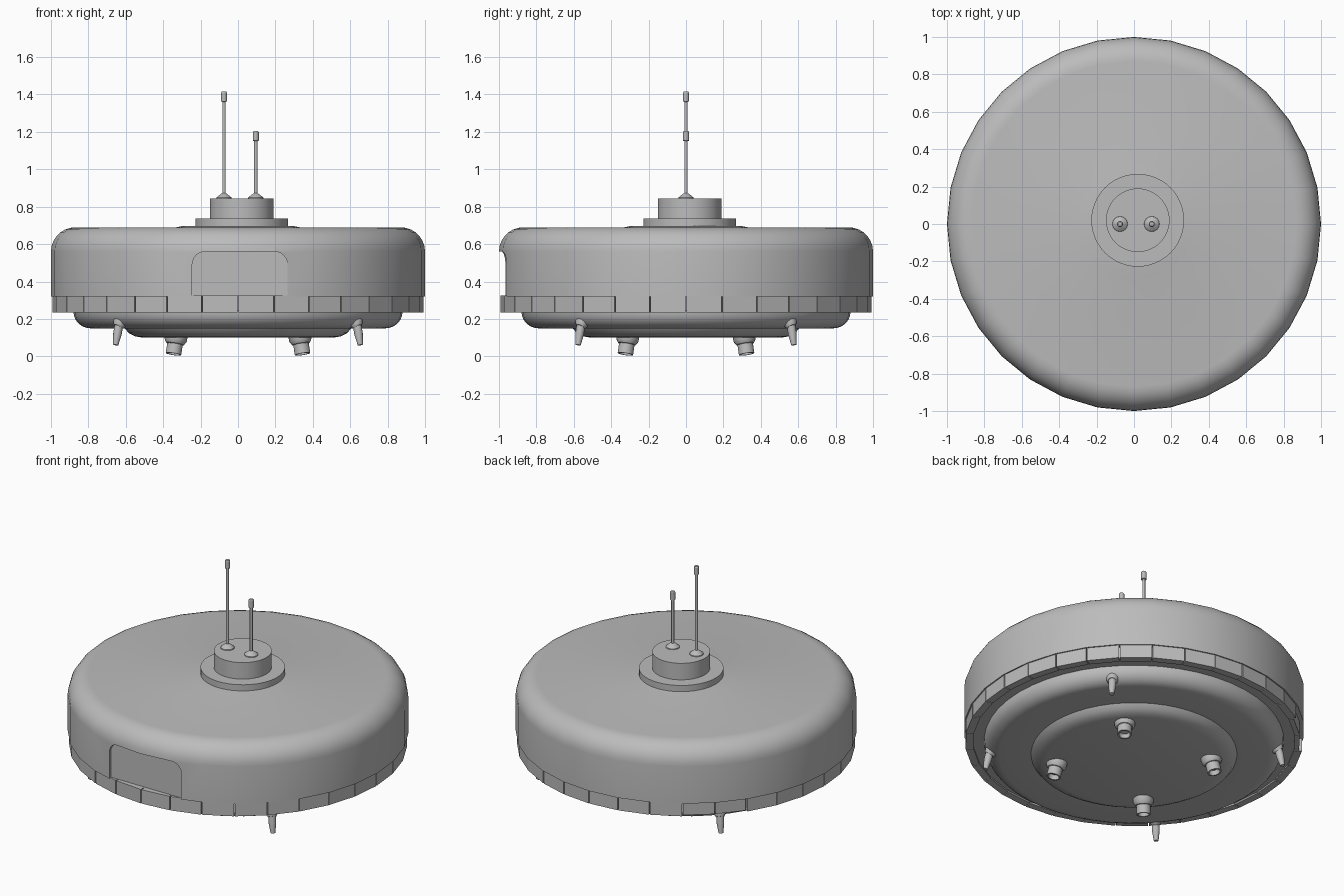
import bpy, bmesh, math
from mathutils import Matrix, Vector

if "Cube" in bpy.data.objects:
    bpy.data.objects.remove(bpy.data.objects["Cube"])

grey = bpy.data.materials.new("plain_grey")
grey.diffuse_color = (0.5, 0.5, 0.5, 1)
grey.use_nodes = True
grey.node_tree.nodes["Principled BSDF"].inputs["Base Color"].default_value = grey.diffuse_color


def finish(name, bm, angle=30):
    bmesh.ops.recalc_face_normals(bm, faces=bm.faces)
    mesh = bpy.data.meshes.new(name)
    bm.to_mesh(mesh)
    bm.free()
    mesh.materials.append(grey)
    ob = bpy.data.objects.new(name, mesh)
    bpy.context.collection.objects.link(ob)
    smooth(ob, angle)
    return ob


def smooth(ob, angle=30):
    bpy.ops.object.select_all(action='DESELECT')
    ob.select_set(True)
    bpy.context.view_layer.objects.active = ob
    bpy.ops.object.shade_smooth_by_angle(angle=math.radians(angle))


def lathe(name, profile, sides=32, matrix=Matrix(), angle=30):
    """Turn an (r, z) profile around z; r = 0 closes to a point."""
    bm = bmesh.new()
    rings = []
    for r, z in profile:
        n = 1 if r == 0 else sides
        rings.append([bm.verts.new((r * math.cos(2 * math.pi * i / sides),
                                    r * math.sin(2 * math.pi * i / sides), z)) for i in range(n)])
    for a, b in zip(rings, rings[1:]):
        for i in range(sides):
            j = (i + 1) % sides
            quad = [a[i % len(a)], a[j % len(a)], b[j % len(b)], b[i % len(b)]]
            bm.faces.new(list(dict.fromkeys(quad)))
    bm.transform(matrix)
    return finish(name, bm, angle)


def arc(cr, cz, rad, a0, a1, n=6):
    return [(cr + rad * math.cos(math.radians(a0 + (a1 - a0) * i / n)),
             cz + rad * math.sin(math.radians(a0 + (a1 - a0) * i / n))) for i in range(n + 1)]


# Main hull with rounded shoulder and a slight rise around the hub
hull = lathe("hull", [(0, 0.32), (1, 0.32)] + arc(0.87, 0.56, 0.13, 0, 90, 7)
             + [(0.33, 0.69), (0.29, 0.698), (0, 0.698)])

# Front window recess, flat with rounded upper corners
bm = bmesh.new()
outline = ([(-0.245, 0.28), (0.265, 0.28)] + arc(0.195, 0.49, 0.07, 0, 90)
           + arc(-0.175, 0.49, 0.07, 90, 180))
front = bm.faces.new([bm.verts.new((x, -1.2, z)) for x, z in outline])
out = bmesh.ops.extrude_face_region(bm, geom=[front])
bmesh.ops.translate(bm, vec=(0, 0.248, 0),
                    verts=[v for v in out["geom"] if isinstance(v, bmesh.types.BMVert)])
cutter = finish("window_cutter", bm)
cutter.hide_render = True
cut = hull.modifiers.new("window", 'BOOLEAN')
cut.object = cutter
cut.operation = 'DIFFERENCE'
cut.solver = 'EXACT'
bpy.context.view_layer.objects.active = hull
bpy.ops.object.modifier_apply(modifier="window")
bpy.data.objects.remove(cutter)
smooth(hull)

# Core behind the rim plates
lathe("rim_core", [(0, 0.245), (0.965, 0.245), (0.965, 0.325), (0, 0.325)])

# Separate rim plates; two at the back left are set in
bm = bmesh.new()
step = 2 * math.pi / 32
for i in range(32):
    r1 = 0.975 if i in (11, 12) else 0.992
    gap = 0.003
    pts = [(r, a, z) for z in (0.235, 0.325)
           for r, a in ((0.945, i * step + gap), (r1, i * step + gap),
                        (r1, (i + 1) * step - gap), (0.945, (i + 1) * step - gap))]
    v = [bm.verts.new((r * math.cos(a), r * math.sin(a), z)) for r, a, z in pts]
    for f in ((0, 1, 2, 3), (4, 5, 6, 7), (0, 1, 5, 4), (1, 2, 6, 5), (2, 3, 7, 6), (3, 0, 4, 7)):
        bm.faces.new([v[k] for k in f])
finish("rim_plates", bm, 5)

# Belly dish with a lower central plate
lathe("belly", [(0, 0.10), (0.51, 0.10), (0.55, 0.107), (0.585, 0.125), (0.605, 0.15)]
      + arc(0.79, 0.24, 0.09, -90, 0) + [(0.88, 0.25), (0, 0.25)], sides=48)

# Roof hub
hub = Matrix.Translation((0.02, 0.02, 0))
lathe("hub_flange", [(0, 0.68), (0.248, 0.68), (0.248, 0.738), (0, 0.738)], 48, hub)
lathe("hub_drum", [(0, 0.73), (0.17, 0.73), (0.17, 0.845), (0, 0.845)], 48, hub)

# Antennas: conical foot, rod and cap
for name, x, top in (("tall_antenna", -0.075, 1.415), ("short_antenna", 0.095, 1.205)):
    lathe(name, [(0, 0.84), (0.042, 0.84), (0.04, 0.85), (0.014, 0.87), (0.009, 0.872),
                 (0.009, top - 0.055), (0.016, top - 0.052), (0.016, top - 0.006),
                 (0.012, top), (0, top)], 16, Matrix.Translation((x, 0, 0)))


def splayed(x, y, z, tilt):
    return (Matrix.Translation((x, y, z)) @ Matrix.Rotation(math.atan2(y, x), 4, 'Z')
            @ Matrix.Rotation(-math.radians(tilt), 4, 'Y'))


# Four splayed legs and four thruster nozzles underneath
for sx, sy in ((1, 1), (-1, 1), (-1, -1), (1, -1)):
    side = ("back" if sy > 0 else "front") + ("_right" if sx > 0 else "_left")
    lathe("leg_socket_" + side, [(0, 0.03), (0.04, 0.03), (0.038, -0.005), (0.024, -0.028), (0, -0.03)],
          16, splayed(sx * 0.63, sy * 0.555, 0.18, 35))
    lathe("leg_" + side, [(0, 0.02), (0.023, 0.02), (0.023, -0.06), (0.014, -0.122), (0, -0.124)],
          16, splayed(sx * 0.635, sy * 0.56, 0.18, 12))
    lathe("nozzle_" + side, [(0, 0.01), (0.062, 0.01), (0.06, -0.025), (0.047, -0.045), (0.042, -0.047),
                             (0.042, -0.1), (0.033, -0.1), (0.03, -0.07), (0, -0.07)],
          20, splayed(sx * 0.33, sy * 0.31, 0.11, 12))
